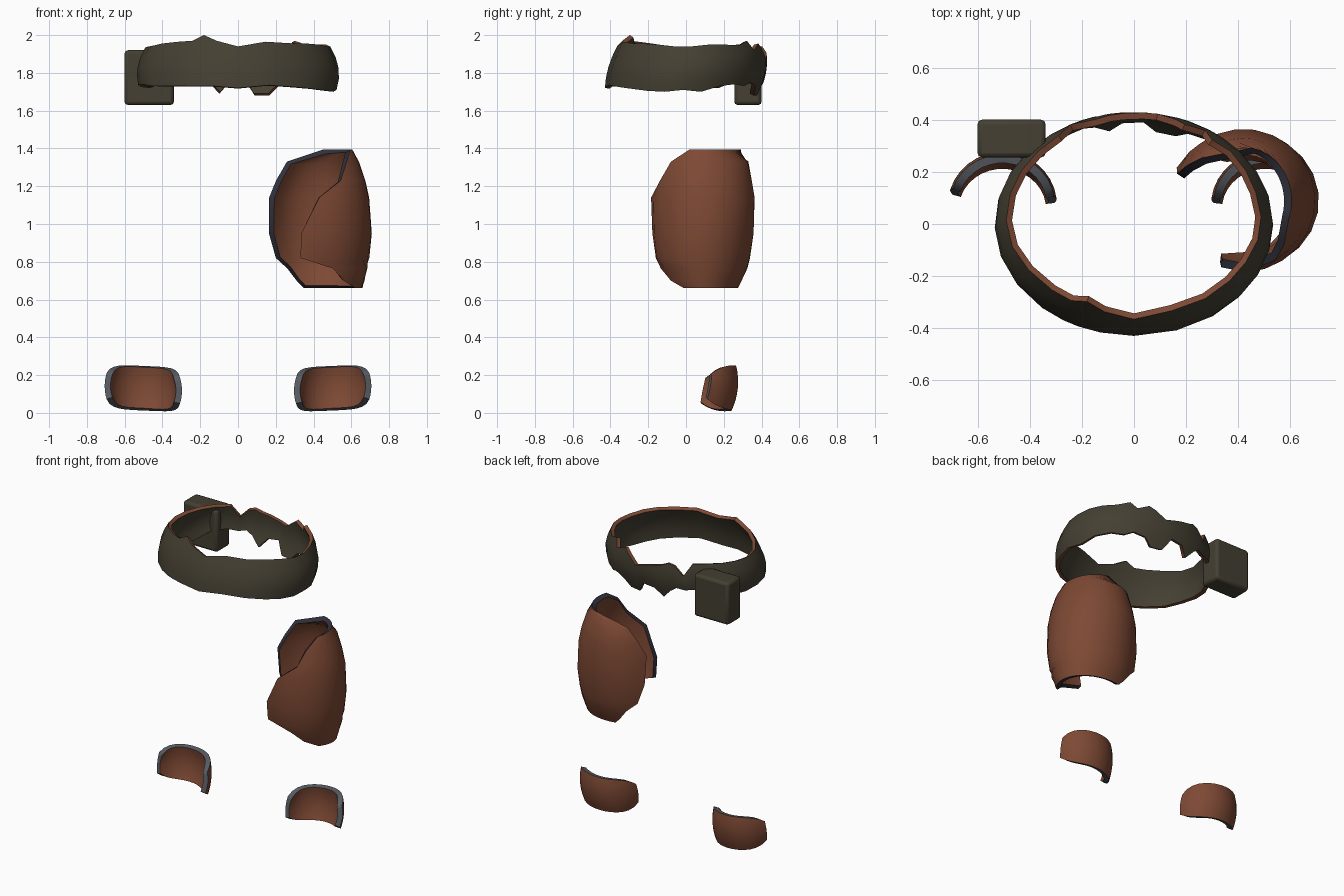
import bpy, bmesh, math
from mathutils import Vector

if "Cube" in bpy.data.objects:
    bpy.data.objects.remove(bpy.data.objects["Cube"])


def material(name, rgb):
    m = bpy.data.materials.new(name)
    m.diffuse_color = (*rgb, 1)
    m.use_nodes = True
    m.node_tree.nodes["Principled BSDF"].inputs["Base Color"].default_value = m.diffuse_color
    return m


OLIVE = material("olive leather", (0.058, 0.050, 0.032))
BROWN = material("brown leather", (0.205, 0.066, 0.034))
SLATE = material("slate trim", (0.095, 0.108, 0.125))
NAVY = material("dark navy trim", (0.030, 0.031, 0.045))


def smooth(obj, angle):
    bpy.ops.object.select_all(action='DESELECT')
    obj.select_set(True)
    bpy.context.view_layer.objects.active = obj
    bpy.ops.object.shade_smooth_by_angle(angle=math.radians(angle))


def shell(name, rows, centre, thick, skin, trim, closed=False):
    """Skin a grid of points and thicken it inward; the edge gets the trim."""
    bm = bmesh.new()
    grid = [[bm.verts.new(p) for p in row] for row in rows]
    n = len(rows[0])
    for a, b in zip(grid, grid[1:]):
        for i in range(n if closed else n - 1):
            j = (i + 1) % n
            bm.faces.new((a[i], a[j], b[j], b[i]))
    bm.normal_update()
    c = Vector(centre)
    if sum(f.normal.dot(f.calc_center_median() - c) for f in bm.faces) < 0:
        bmesh.ops.reverse_faces(bm, faces=bm.faces[:])
    me = bpy.data.meshes.new(name)
    bm.to_mesh(me)
    bm.free()
    me.materials.append(skin)
    me.materials.append(trim)
    obj = bpy.data.objects.new(name, me)
    bpy.context.collection.objects.link(obj)
    smooth(obj, 35)
    s = obj.modifiers.new("thickness", 'SOLIDIFY')
    s.thickness = thick
    s.offset = -1
    s.material_offset_rim = 1
    e = obj.modifiers.new("crisp edge", 'EDGE_SPLIT')
    e.split_angle = math.radians(50)
    return obj


# Torn belt: angle around the waist, top height, bottom height
belt_keys = [
    (0, 1.94, 1.71), (14, 1.95, 1.70), (27, 1.95, 1.73), (40, 1.945, 1.74),
    (50, 1.97, 1.73), (57, 1.92, 1.75), (66, 1.955, 1.73), (71, 1.93, 1.68),
    (80, 1.875, 1.68), (86, 1.89, 1.76), (95, 1.91, 1.75), (101, 1.92, 1.69),
    (107, 1.94, 1.75), (112, 1.93, 1.78), (118, 1.87, 1.77), (127, 1.95, 1.78),
    (140, 1.95, 1.76), (153, 1.945, 1.72), (167, 1.94, 1.725), (182, 1.935, 1.735),
    (197, 1.94, 1.74), (212, 1.955, 1.73), (228, 1.965, 1.73), (239, 1.97, 1.73),
    (246, 2.0, 1.73), (256, 1.97, 1.73), (270, 1.94, 1.72), (288, 1.965, 1.735),
    (305, 1.957, 1.725), (320, 1.955, 1.715), (333, 1.95, 1.705), (347, 1.94, 1.70)]


def belt_point(deg, z):
    half_x = 0.535 - 2.1 * (z - 1.79) ** 2
    front = -0.43 + 0.07 * max(0, (z - 1.70) / 0.25) ** 2
    back = 0.43 - 1.5 * (z - 1.86) ** 2
    t = math.radians(deg)
    return (half_x * math.cos(t),
            (front + back) / 2 + (back - front) / 2 * math.sin(t), z)


belt_rows = [[belt_point(d, lo + (hi - lo) * k) for d, hi, lo in belt_keys]
             for k in (0, 0.25, 0.5, 0.75, 1)]
shell("belt", belt_rows, (0, 0, 1.83), 0.025, OLIVE, BROWN, closed=True)

# Belt pouch
bpy.ops.mesh.primitive_cube_add(size=1, location=(-0.47, 0.328, 1.775))
pouch = bpy.context.object
pouch.name = "belt_pouch"
pouch.scale = (0.262, 0.145, 0.29)
bpy.ops.object.transform_apply(location=False, rotation=False, scale=True)
pouch.data.materials.append(OLIVE)
bev = pouch.modifiers.new("soft edges", 'BEVEL')
bev.width = 0.018
bev.segments = 2
smooth(pouch, 35)

# Thigh guard: height, front edge angle, back edge angle, x radius, y radius
thigh_keys = [
    (1.395, -20, 80, 0.185, 0.205), (1.33, -45, 137, 0.22, 0.24),
    (1.23, -61, 149, 0.255, 0.26), (1.14, -88, 158, 0.275, 0.275),
    (0.95, -107, 152, 0.29, 0.268), (0.82, -109, 143, 0.275, 0.25),
    (0.765, -72, 127, 0.265, 0.235), (0.70, -56, 116, 0.25, 0.205),
    (0.66, -33, 107, 0.24, 0.185)]
thigh_rows = []
for z, a0, a1, rx, ry in thigh_keys:
    row = []
    for i in range(17):
        a = math.radians(a0 + (a1 - a0) * i / 16)
        row.append((0.42 + rx * math.cos(a), 0.09 + ry * math.sin(a), z))
    thigh_rows.append(row)
shell("thigh_guard", thigh_rows, (0.42, 0.09, 1.0), 0.033, BROWN, NAVY)

# Pair of curved ankle guards, open toward the front
for side, label in ((1, "right"), (-1, "left")):
    rows = []
    for j in range(9):
        t = -1 + j / 4
        row = []
        for i in range(15):
            u = -1 + i / 7
            a = math.radians(-5 + 78 * u)
            half = 0.118 * (1 - 0.42 * abs(u) ** 4)
            r = 1 - 0.10 * t * t
            row.append((side * (0.505 + 0.21 * (1 - 0.05 * t * t) * math.sin(a)),
                        0.07 + 0.012 * t + 0.205 * r * math.cos(a),
                        0.130 + 0.012 * u + half * t))
        rows.append(row)
    shell(label + "_ankle_guard", rows, (side * 0.505, 0.05, 0.13), 0.033, BROWN, SLATE)
